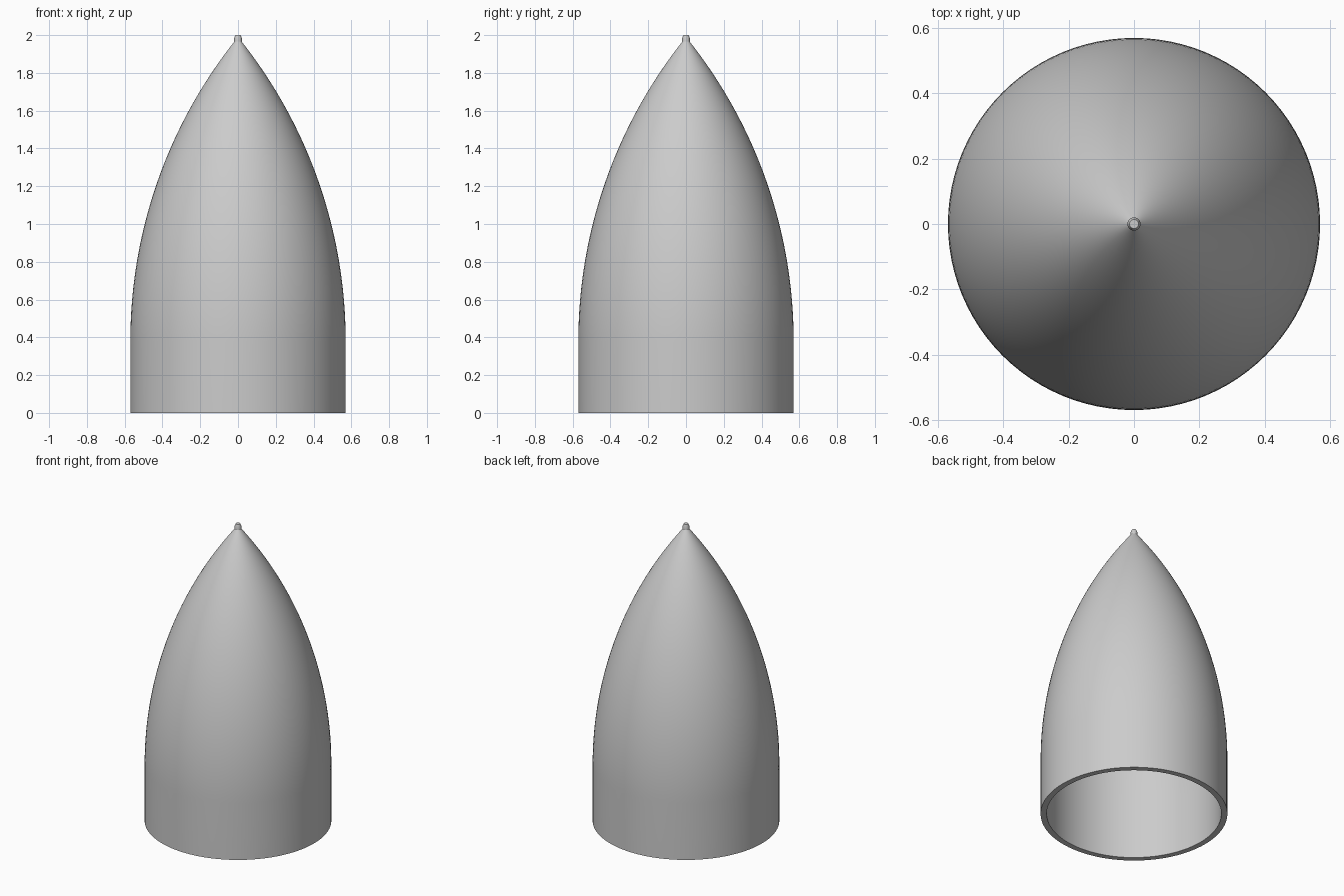
import bpy, bmesh, math
from mathutils import Vector

cube = bpy.data.objects.get("Cube")
if cube:
    bpy.data.objects.remove(cube, do_unlink=True)

grey = bpy.data.materials.new("light grey")
grey.use_nodes = True
colour = (0.6, 0.6, 0.6, 1)
grey.diffuse_color = colour
grey.node_tree.nodes["Principled BSDF"].inputs["Base Color"].default_value = colour

RADIUS, WALL = 0.57, 0.037
SHOULDER, NECK_Z, NECK_R = 0.38, 1.965, 0.02
SEGMENTS = 96


def lathe(name, profile):
    """Revolve an (r, z) profile around the z axis."""
    bm = bmesh.new()
    verts = [bm.verts.new((r, 0, z)) for r, z in profile]
    edges = [bm.edges.new(pair) for pair in zip(verts, verts[1:])]
    bmesh.ops.spin(bm, geom=verts + edges, cent=Vector(), axis=(0, 0, 1),
                   angle=math.tau, steps=SEGMENTS, use_merge=False)
    bmesh.ops.remove_doubles(bm, verts=bm.verts, dist=0.0001)
    bmesh.ops.recalc_face_normals(bm, faces=bm.faces)
    mesh = bpy.data.meshes.new(name)
    bm.to_mesh(mesh)
    bm.free()
    mesh.materials.append(grey)
    obj = bpy.data.objects.new(name, mesh)
    bpy.context.collection.objects.link(obj)
    bpy.ops.object.select_all(action="DESELECT")
    obj.select_set(True)
    bpy.context.view_layer.objects.active = obj
    bpy.ops.object.shade_smooth_by_angle(angle=math.radians(30))
    return obj


# Tangent arc that rises from the shoulder to the neck
height, inset = NECK_Z - SHOULDER, RADIUS - NECK_R
arc_radius = (height ** 2 + inset ** 2) / (2 * inset)
centre_r = RADIUS - arc_radius


def arc(radius, end_r, steps=40):
    end = math.acos((end_r - centre_r) / radius)
    return [(centre_r + radius * math.cos(end * i / steps),
             SHOULDER + radius * math.sin(end * i / steps))
            for i in range(steps + 1)]


# Hollow shell: outer wall, inner wall and base rim
outer = [(RADIUS, 0)] + arc(arc_radius, NECK_R) + [(0, NECK_Z)]
inner = [(RADIUS - WALL, 0)] + arc(arc_radius - WALL, 0)
lathe("nose_cone_shell", inner[::-1] + outer)

# Small chamfered tip
lathe("tip", [(0, NECK_Z - 0.01), (NECK_R, NECK_Z - 0.01), (NECK_R, 1.985),
              (0.014, 2), (0, 2)])
